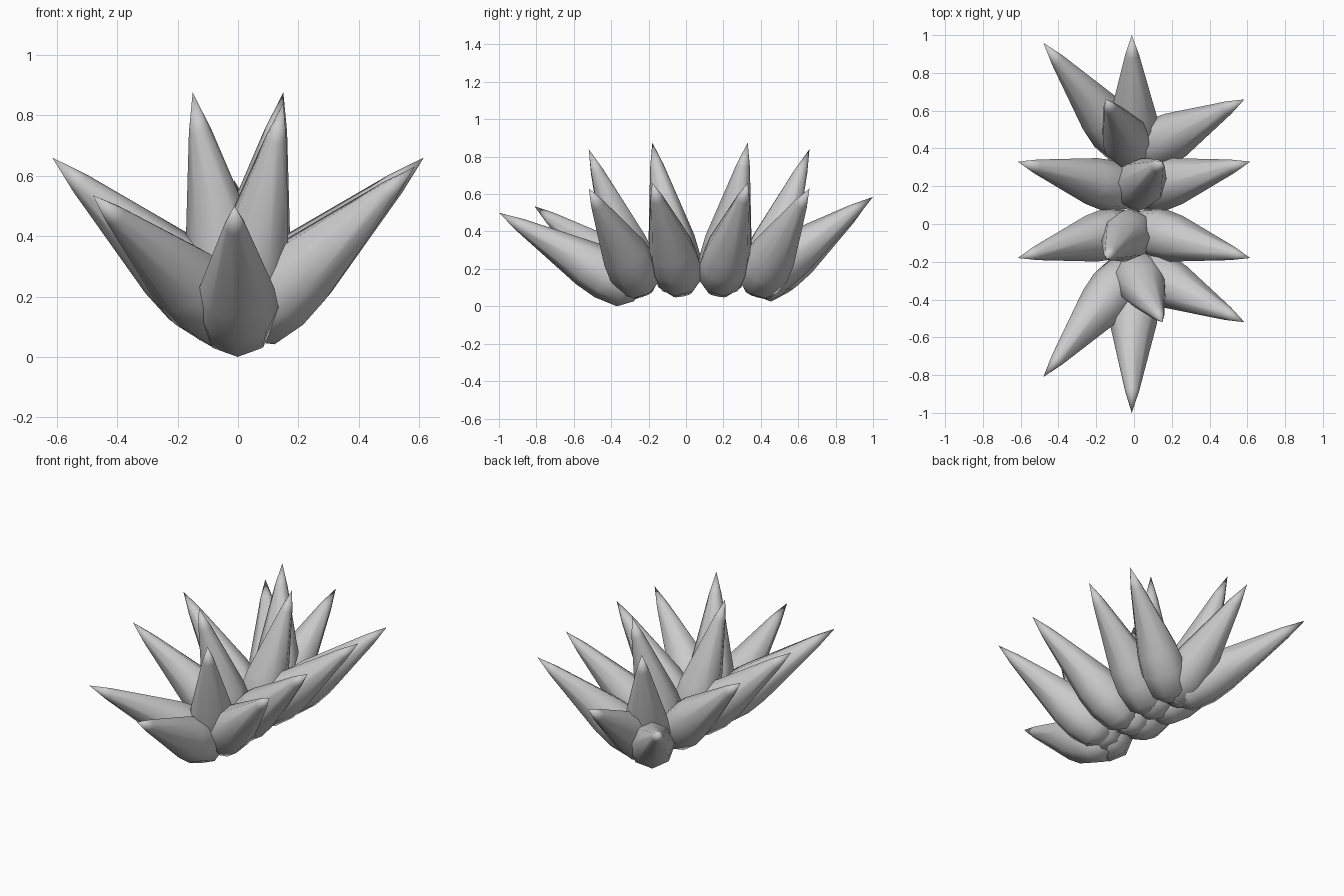
import bpy, bmesh, math
from mathutils import Vector

if "Cube" in bpy.data.objects:
    bpy.data.objects.remove(bpy.data.objects["Cube"])

SIDES = 8
# leaf profile: (distance back from the tip, radius)
TAPER = [(0.13, 0.037), (0.54, 0.125), (0.66, 0.136)]
# rounded foot: (distance above the base point, radius)
FOOT = [(0.035, 0.118), (-0.03, 0.05)]


def leaf(name, base, tip):
    """Pointed succulent leaf running from base to tip."""
    base, tip = Vector(base), Vector(tip)
    axis = tip - base
    length = axis.length
    rot = axis.to_track_quat('Z', 'Y')
    rings = [(length - d * length / 0.82, r) for d, r in TAPER] + FOOT
    bm = bmesh.new()
    top = bm.verts.new(tip)
    prev = None
    for h, r in rings:
        ring = []
        for i in range(SIDES):
            a = 2 * math.pi * i / SIDES
            ring.append(bm.verts.new(base + rot @ Vector((r * math.cos(a), r * math.sin(a), h))))
        for i in range(SIDES):
            j = (i + 1) % SIDES
            if prev:
                bm.faces.new((prev[i], ring[i], ring[j], prev[j]))
            else:
                bm.faces.new((top, ring[i], ring[j]))
        prev = ring
    bm.faces.new(prev[::-1])
    bmesh.ops.recalc_face_normals(bm, faces=bm.faces)
    me = bpy.data.meshes.new(name)
    bm.to_mesh(me)
    bm.free()
    ob = bpy.data.objects.new(name, me)
    bpy.context.collection.objects.link(ob)
    bpy.ops.object.select_all(action='DESELECT')
    ob.select_set(True)
    bpy.context.view_layer.objects.active = ob
    bpy.ops.object.shade_smooth_by_angle(angle=math.radians(50))


# middle clusters: a left, right and upright leaf each
for label, by, ty, lean in (("rear", 0.175, 0.33, 1), ("front", -0.025, -0.18, -1)):
    for side, s in (("right", 1), ("left", -1)):
        leaf(f"mid_{label}_{side}_leaf", (0.025 * s, by, 0.12), (0.615 * s, ty, 0.66))
    leaf(f"mid_{label}_upright_leaf", (0, by, 0.09), (0.15 * lean, ty, 0.875))

# outer clusters: a right, a swept left and an upright leaf each
for label, by, ty, ly, lby, lean in (("rear", 0.375, 0.66, 0.96, 0.385, -1),
                                     ("front", -0.235, -0.52, -0.81, -0.235, 1)):
    leaf(f"outer_{label}_right_leaf", (0.03, by, 0.11), (0.585, ty, 0.63))
    leaf(f"outer_{label}_left_leaf", (-0.015, lby, 0.11), (-0.48, ly, 0.535))
    leaf(f"outer_{label}_upright_leaf", (0, by, 0.09), (0.15 * lean, ty, 0.84))

# end leaves along the spine
leaf("rear_end_leaf", (0, 0.345, 0.115), (-0.012, 1.0, 0.585))
leaf("front_end_leaf", (0, -0.28, 0.085), (-0.012, -1.0, 0.50))
